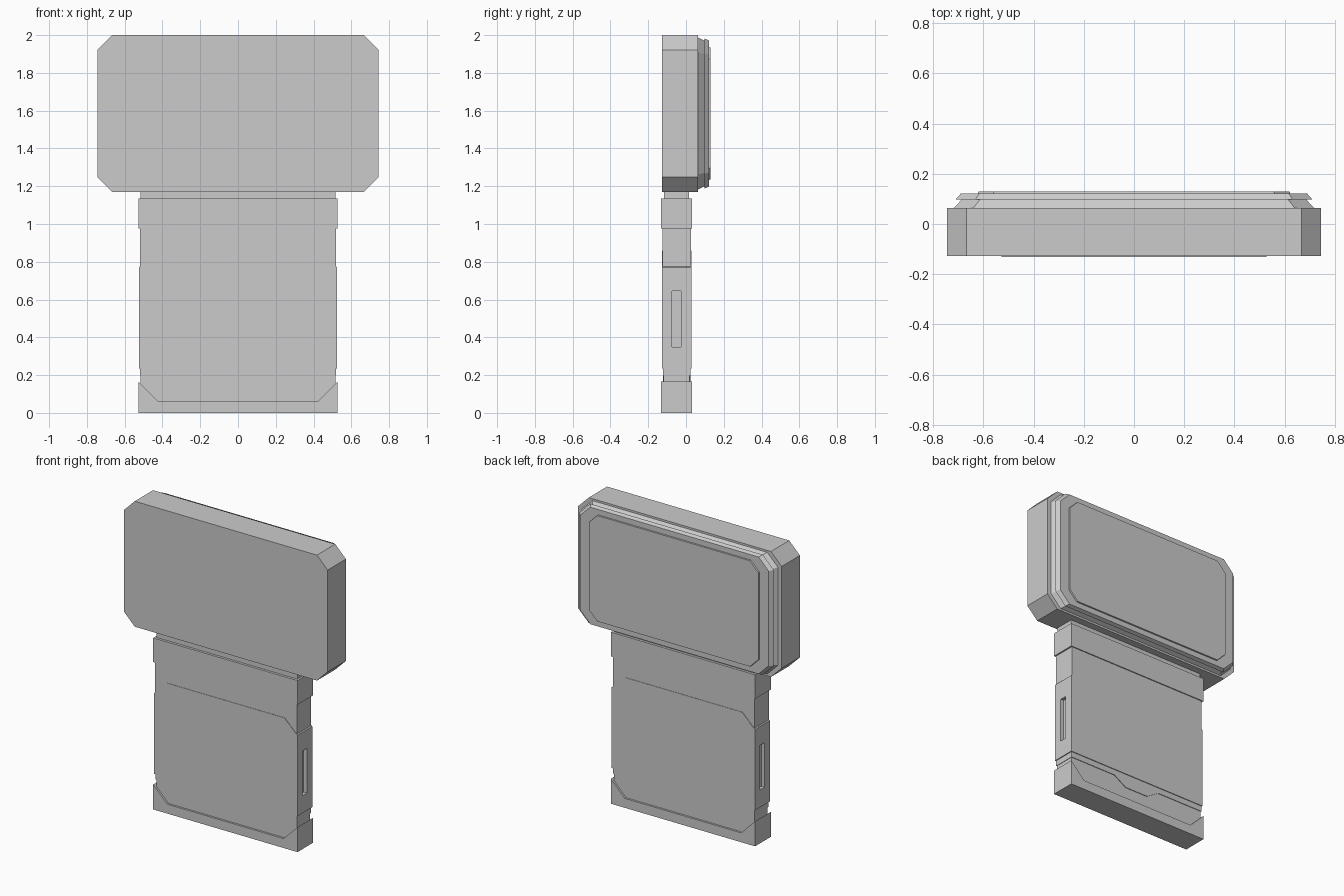
import bpy, bmesh

if "Cube" in bpy.data.objects:
    bpy.data.objects.remove(bpy.data.objects["Cube"])

HEAD_Z = 1.585   # height of the head's centre
MID_Y = -0.05    # handle centre plane


def make_object(name, bm):
    bmesh.ops.recalc_face_normals(bm, faces=bm.faces[:])
    mesh = bpy.data.meshes.new(name)
    bm.to_mesh(mesh)
    bm.free()
    ob = bpy.data.objects.new(name, mesh)
    bpy.context.collection.objects.link(ob)
    return ob


def loft(name, rings):
    """Join equal-length rings of 3D points and cap both ends."""
    bm = bmesh.new()
    loops = [[bm.verts.new(p) for p in ring] for ring in rings]
    n = len(loops[0])
    for a, b in zip(loops, loops[1:]):
        for i in range(n):
            j = (i + 1) % n
            bm.faces.new((a[i], a[j], b[j], b[i]))
    bm.faces.new(loops[0][::-1])
    bm.faces.new(loops[-1])
    return make_object(name, bm)


def plate(name, half, depth):
    """Extrude a right-half outline (x, z), mirrored in x, about MID_Y."""
    outline = half + [(-x, z) for x, z in reversed(half)]
    return loft(name, [[(x, y, z) for x, z in outline]
                       for y in (MID_Y - depth, MID_Y + depth)])


def band(name, hx, z0, z1, depth):
    return plate(name, [(hx, z0), (hx, z1)], depth)


def octagon(hx, hz, c, y):
    q = [(hx, -hz + c), (hx, hz - c), (hx - c, hz), (-hx + c, hz),
         (-hx, hz - c), (-hx, -hz + c), (-hx + c, -hz), (hx - c, -hz)]
    return [(x, y, HEAD_Z + z) for x, z in q]


# Head: chamfered block, undercut groove and tapered rim
loft("head", [octagon(*r) for r in (
    (0.745, 0.415, 0.078, -0.127), (0.745, 0.415, 0.078, 0.064),
    (0.718, 0.402, 0.078, 0.064), (0.685, 0.385, 0.072, 0.098),
    (0.71, 0.397, 0.078, 0.098), (0.69, 0.387, 0.074, 0.121))])

# Raised panel on the back of the head
loft("back_panel", [octagon(0.622, 0.352, 0.062, 0.118),
                    octagon(0.62, 0.35, 0.062, 0.13)])

# Handle core and stacked bands
core = band("handle_core", 0.515, 0.02, 1.0, 0.069)
band("neck", 0.515, 1.12, 1.18, 0.066)
band("collar", 0.528, 0.975, 1.135, 0.082)
band("upper_band", 0.518, 0.75, 0.98, 0.0755)

# Grip with clipped upper corners
grip = plate("grip", [(0.524, 0.235), (0.524, 0.77), (0.43, 0.86)], 0.078)

# Tabbed layer peeking out below the grip
plate("lower_tab", [(0.085, 0.143), (0.175, 0.198), (0.518, 0.198),
                    (0.518, 0.25)], 0.073)

# Base with a trapezoid notch
plate("base", [(0.528, 0.0), (0.528, 0.165), (0.425, 0.062)][:3], 0.082)

# Recessed slots on both sides of the grip
for side in (-1, 1):
    bpy.ops.mesh.primitive_cube_add(size=1, location=(side * 0.55, MID_Y, 0.4975))
    cutter = bpy.context.object
    cutter.name = "slot_cutter"
    cutter.scale = (0.1, 0.046, 0.295)
    cutter.hide_render = True
    cutter.display_type = 'WIRE'
    for ob in (grip, core):
        mod = ob.modifiers.new("slot", 'BOOLEAN')
        mod.operation = 'DIFFERENCE'
        mod.solver = 'EXACT'
        mod.object = cutter
